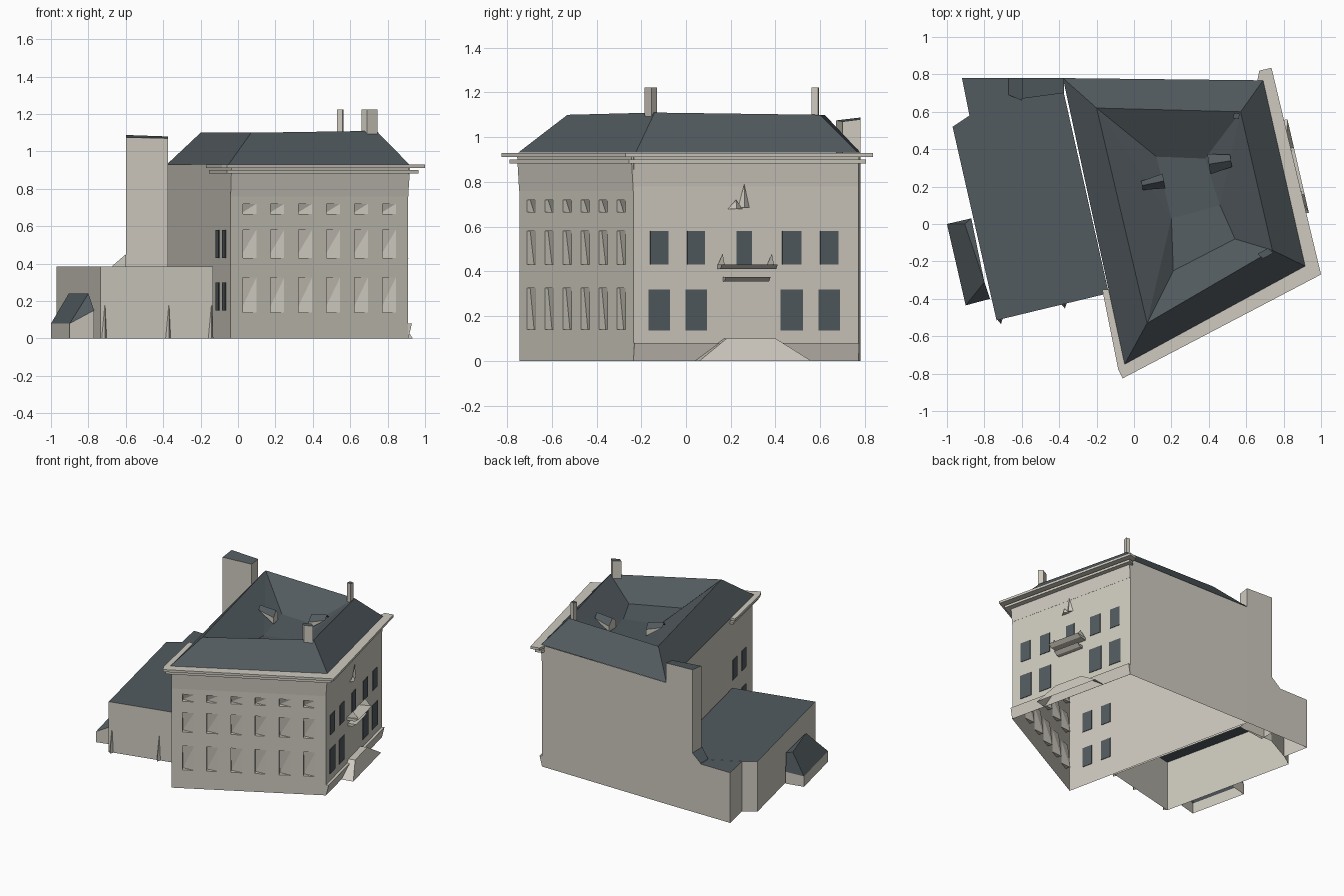
import bpy, bmesh
from mathutils import Vector

cube = bpy.data.objects.get("Cube")
if cube:
    bpy.data.objects.remove(cube)


def material(name, rgb):
    m = bpy.data.materials.new(name)
    m.use_nodes = True
    m.diffuse_color = (*rgb, 1)
    m.node_tree.nodes["Principled BSDF"].inputs["Base Color"].default_value = (*rgb, 1)
    return m


STONE = material("pale stone", (0.62, 0.59, 0.52))
SLATE = material("dark slate", (0.085, 0.105, 0.115))


def build(name, verts, faces, slate=()):
    """Mesh object; faces whose number is in slate get the dark colour."""
    me = bpy.data.meshes.new(name)
    me.from_pydata([tuple(v) for v in verts], [], faces)
    me.materials.append(STONE)
    me.materials.append(SLATE)
    for i in slate:
        me.polygons[i].material_index = 1
    bm = bmesh.new()
    bm.from_mesh(me)
    bmesh.ops.recalc_face_normals(bm, faces=bm.faces)
    bm.to_mesh(me)
    bm.free()
    ob = bpy.data.objects.new(name, me)
    bpy.context.collection.objects.link(ob)
    return ob


def prism(name, pts, z0, z1, dark_top=False, closed=True, all_dark=False):
    """Vertical prism from a plan outline; z1 may be a list of heights."""
    n = len(pts)
    tops = z1 if isinstance(z1, (list, tuple)) else [z1] * n
    verts = [(x, y, z0) for x, y in pts] + [(x, y, z) for (x, y), z in zip(pts, tops)]
    faces = [(i, (i + 1) % n, (i + 1) % n + n, i + n) for i in range(n)]
    faces.append(tuple(range(n, 2 * n)))
    if closed:
        faces.append(tuple(range(n)))
    dark = range(len(faces)) if all_dark else [n] if dark_top else []
    return build(name, verts, faces, dark)


def wall_frame(p, q):
    """Return f(s, out, z): s runs 0..1 along the wall, out is outward."""
    p, q = Vector((*p, 0)), Vector((*q, 0))
    d = (q - p).normalized()
    normal = Vector((d.y, -d.x, 0))
    return lambda s, out, z: p + (q - p) * s + normal * out + Vector((0, 0, z))


BOX = [(0, 1, 2, 3), (4, 5, 6, 7), (0, 1, 5, 4), (1, 2, 6, 5), (2, 3, 7, 6), (3, 0, 4, 7)]


def wall_box(name, f, s0, s1, o0, o1, z0, z1, dark=False, taper=0.0):
    verts = [f(s, o, z) for z, k in ((z0, taper), (z1, 0))
             for s, o in ((s0, o0), (s1, o0), (s1, o1 - k), (s0, o1 - k))]
    return build(name, verts, BOX, range(6) if dark else [])


# Main block corners
A, B, C, D = (-0.04, -0.745), (0.91, -0.235), (0.68, 0.77), (-0.375, 0.78)
EAVE = 0.93
front, right, left = wall_frame(A, B), wall_frame(B, C), wall_frame(D, A)


def at_y(y):
    return (y - B[1]) / (C[1] - B[1])


# Plain walls, open underneath
walls = [(x, y, z) for z in (0, EAVE) for x, y in (A, B, C, D)]
build("main_walls", walls, [(1, 2, 6, 5), (2, 3, 7, 6), (3, 0, 4, 7)])

# Front wall: grid of cells, the window cells have splayed sunken panes
cols, rows = [0.0], [0, 0.14, 0.325, 0.43, 0.58, 0.665, 0.72, EAVE]
for i in range(6):
    mid = 0.107 + i * 0.157
    cols += [mid - 0.038, mid + 0.038]
cols.append(1.0)
verts, faces = [], []
for i in range(len(cols) - 1):
    for j in range(len(rows) - 1):
        s0, s1, z0, z1 = cols[i], cols[i + 1], rows[j], rows[j + 1]
        b = len(verts)
        verts += [front(s0, 0, z0), front(s1, 0, z0), front(s1, 0, z1), front(s0, 0, z1)]
        if i % 2 and j % 2:
            verts += [front(s0, -0.035, z0), front(s0, -0.015, z1)]
            faces += [(b + 4, b + 1, b + 2), (b + 4, b + 2, b + 5), (b, b + 1, b + 4),
                      (b + 3, b + 5, b + 2), (b, b + 4, b + 5, b + 3)]
        else:
            faces.append((b, b + 1, b + 2, b + 3))
build("front_wall", verts, faces)

# Thin courses above the windows and along the base
wall_box("front_upper_course", front, 0, 1, 0, 0.012, 0.76, EAVE, taper=0.011)
wall_box("right_upper_course", right, 0, 1, 0, 0.012, 0.78, EAVE, taper=0.011)
wall_box("right_plinth", right, 0, 1, 0, 0.02, 0, 0.08, taper=0.019)

# Dark windows
for y0, y1 in ((-0.16, -0.08), (0.005, 0.085), (0.225, 0.295), (0.43, 0.515), (0.6, 0.68)):
    s0, s1 = at_y(y0), at_y(y1)
    wall_box("right_upper_window", right, s0, s1, -0.004, 0.004, 0.43, 0.58, True)
    if y0 != 0.225:
        wall_box("right_lower_window", right, s0 - 0.008, s1 + 0.008, -0.004, 0.004, 0.135, 0.32, True)
for s in (0.77, 0.875):
    for z0, z1 in ((0.15, 0.3), (0.43, 0.58)):
        wall_box("left_window", left, s, s + 0.052, -0.004, 0.004, z0, z1, True)

# Entrance steps with sloping sides
lo, hi = at_y(0.04), at_y(0.54)
steps = [right(lo, 0, 0), right(hi, 0, 0), right(hi, 0.09, 0), right(lo, 0.09, 0),
         right(at_y(0.17), 0, 0.1), right(at_y(0.39), 0, 0.1),
         right(at_y(0.39), 0.05, 0.1), right(at_y(0.17), 0.05, 0.1)]
build("entrance_steps", steps, BOX[1:])

# Balcony with pointed end posts, and the carved ornament above it
wall_box("balcony_slab", right, at_y(0.14), at_y(0.39), 0, 0.09, 0.41, 0.43, taper=0.03)
wall_box("balcony_bracket", right, at_y(0.165), at_y(0.365), 0, 0.06, 0.355, 0.375, taper=0.03)


def spike(name, y, half, out, z0, z1):
    s, h = at_y(y), half
    v = [right(s - h, 0, z0), right(s + h, 0, z0), right(s, out, z0), right(s, out / 2, z1)]
    build(name, v, [(0, 1, 2), (0, 1, 3), (1, 2, 3), (2, 0, 3)])


for y in (0.155, 0.375):
    spike("balcony_post", y, 0.012, 0.08, 0.43, 0.48)
spike("tall_ornament", 0.258, 0.025, 0.02, 0.685, 0.79)
spike("short_ornament", 0.22, 0.032, 0.03, 0.68, 0.72)

# Cornice in two tiers round the front and right sides
inner = [(0.66, 0.77), (0.89, -0.23), (-0.04, -0.72), (-0.13, -0.35)]
prism("cornice_top", [(-0.17, -0.35), (-0.085, -0.775), (-0.06, -0.825), (1.0, -0.27),
                      (0.735, 0.835), (0.67, 0.82)] + inner, 0.912, 0.93)
prism("cornice_lower", [(-0.155, -0.35), (-0.06, -0.79), (0.965, -0.255),
                        (0.715, 0.805), (0.67, 0.79)] + inner, 0.882, 0.9)

# Main roof: outer slopes, inner slopes and a folded valley floor
eave = [(-0.38, 0.78), (0.69, 0.768), (0.915, -0.225), (-0.05, -0.75)]
ridge = [(-0.2, 0.62, 1.1), (0.57, 0.6, 1.1), (0.74, -0.14, 1.11), (0.07, -0.53, 1.1)]
well = [(0.12, 0.36, 0.95), (0.38, 0.35, 0.95), (0.54, -0.08, 0.96), (0.21, -0.25, 0.95)]
fold = [(0.2, 0.03, 0.935), (0.46, 0.1, 0.935)]
verts = [(x, y, 0.931) for x, y in eave] + ridge + well + fold
faces = [(r + i, r + (i + 1) % 4, r + 4 + (i + 1) % 4, r + 4 + i)
         for r in (0, 4) for i in range(4) if (r, i) not in ((4, 1), (4, 3))]
faces += [(5, 6, 10, 13), (5, 13, 9), (7, 4, 12), (7, 12, 11), (4, 8, 12),
          (8, 9, 13, 12), (12, 13, 10, 11)]
build("main_roof", verts, faces, range(len(faces)))


# Dormers facing into the roof well
def dormer(name, x, y, dx, dy, w):
    d = Vector((dx, dy, 0)).normalized()
    side = Vector((-d.y, d.x, 0)) * w
    face = Vector((x, y, 0))
    back = face - d * 0.12
    up = Vector((0, 0, 1))
    v = [face + side + up * 0.95, face - side + up * 0.95, face - side + up * 1.0,
         face + up * 1.04, face + side + up * 1.0,
         back - side * 0.6 + up * 1.03, back + up * 1.06, back + side * 0.6 + up * 1.03]
    build(name, v, [(0, 1, 2, 3, 4), (2, 3, 6, 5), (3, 4, 7, 6), (1, 2, 5), (0, 4, 7)], (1, 2))


dormer("left_dormer", 0.16, 0.23, 0.96, 0.2, 0.04)
dormer("right_dormer", 0.4, 0.32, -0.98, -0.15, 0.055)

# Roof chimneys
prism("ridge_chimney", [(0.66, -0.16), (0.69, -0.185), (0.745, -0.155), (0.715, -0.13)],
      1.0, 1.223, True)
prism("back_chimney", [(0.53, 0.565), (0.56, 0.56), (0.565, 0.59), (0.535, 0.595)],
      1.0, 1.223, True)

# Tall stack at the back with its small sloping shoulder
prism("tall_stack", [(-0.6, 0.67), (-0.375, 0.7), (-0.375, 0.78), (-0.6, 0.78)],
      0, [1.075, 1.07, 1.08, 1.088], True, False)
prism("stack_shoulder", [(-0.67, 0.69), (-0.6, 0.66), (-0.6, 0.78), (-0.67, 0.78)],
      0.37, [0.39, 0.45, 0.45, 0.39], True)

# Low annex, open underneath, and its back corner
P, Q = (-0.735, -0.515), (-0.135, -0.37)
prism("annex", [P, Q, (-0.375, 0.7), (-0.67, 0.69), (-0.88, 0.58), (-0.97, 0.52)],
      0, 0.385, True, False)
prism("annex_back_corner", [(-0.88, 0.58), (-0.67, 0.69), (-0.6, 0.78), (-0.92, 0.78)],
      0, 0.384, True, False)

# Wedge buttresses on the annex front
annex_front = wall_frame(P, Q)
for s in (0.01, 0.58, 0.96):
    v = [annex_front(s, 0, 0), annex_front(s + 0.045, 0, 0),
         annex_front(s + 0.02, 0.025, 0), annex_front(s + 0.03, 0, 0.19)]
    build("annex_buttress", v, [(0, 2, 3), (2, 1, 3)])

# Side lean-to with a hipped slate roof
outline = [(-1.0, 0.0), (-0.9, -0.435), (-0.77, -0.4), (-0.865, 0.03)]
low = [0.08, 0.08, 0.15, 0.09]
v = [(x, y, 0) for x, y in outline] + [(x, y, z) for (x, y), z in zip(outline, low)]
v += [(-0.905, 0.0, 0.24), (-0.8, -0.31, 0.24), (-0.87, 0.03, 0.24)]
build("lean_to", v, [(0, 1, 5, 4), (1, 2, 6, 5), (3, 0, 4, 7),
                     (4, 5, 9, 8), (5, 6, 9), (4, 8, 10, 7), (8, 9, 10)], (3, 4, 5, 6))
